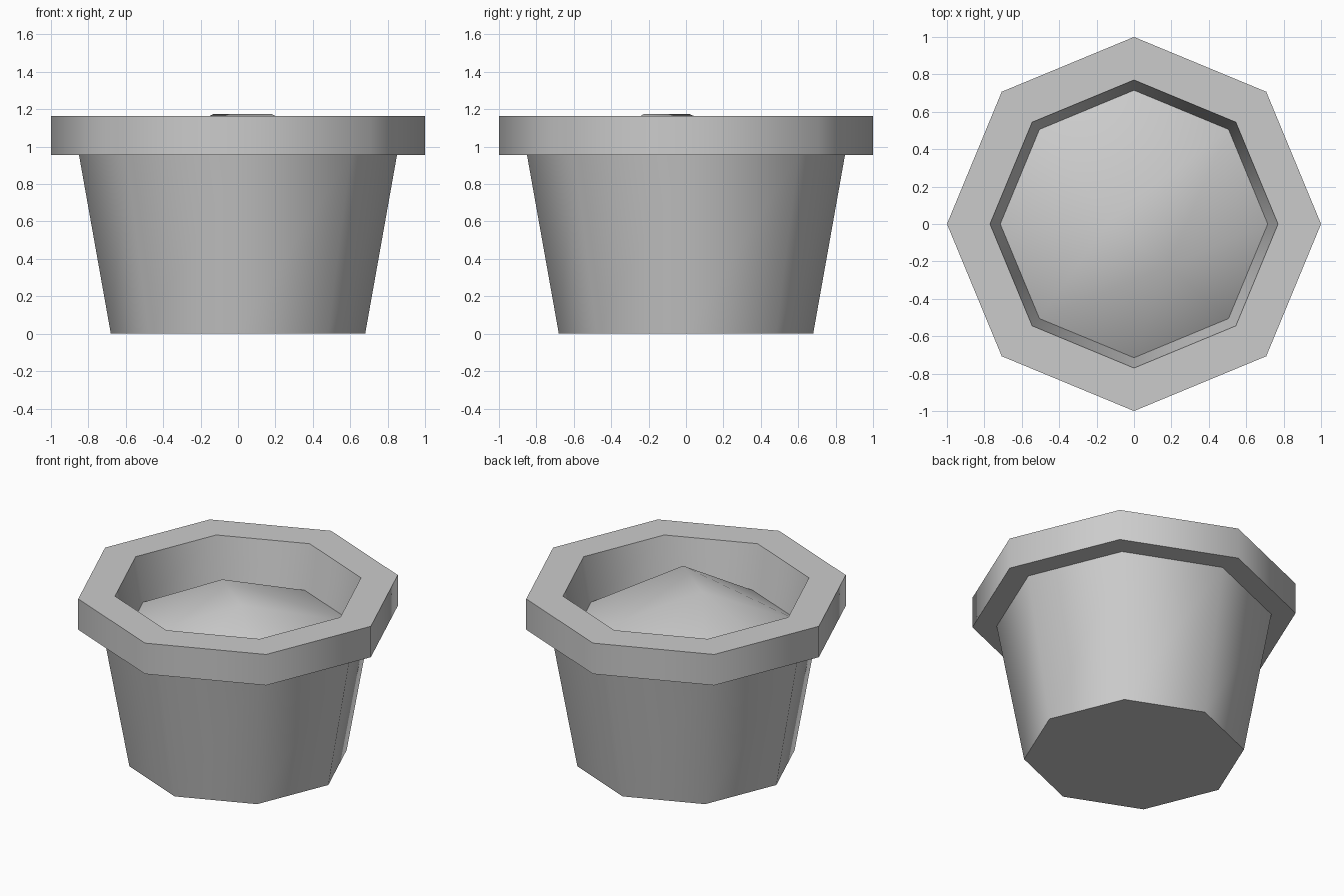
import bpy, bmesh
from math import cos, sin, pi, radians

if "Cube" in bpy.data.objects:
    bpy.data.objects.remove(bpy.data.objects["Cube"])

SIDES = 8


def ring(bm, r, z):
    return [bm.verts.new((r * cos(2 * pi * i / SIDES), r * sin(2 * pi * i / SIDES), z))
            for i in range(SIDES)]


def finish(bm, name, angle):
    bmesh.ops.recalc_face_normals(bm, faces=bm.faces)
    mesh = bpy.data.meshes.new(name)
    bm.to_mesh(mesh)
    bm.free()
    obj = bpy.data.objects.new(name, mesh)
    bpy.context.collection.objects.link(obj)
    bpy.ops.object.select_all(action='DESELECT')
    obj.select_set(True)
    bpy.context.view_layer.objects.active = obj
    bpy.ops.object.shade_smooth_by_angle(angle=radians(angle))
    return obj


# Pot: tapered wall, overhanging rim, inner wall down to the soil
bm = bmesh.new()
profile = [(0.68, 0), (0.85, 0.955), (1.0, 0.955), (1.0, 1.165), (0.77, 1.165), (0.715, 0.87)]
rings = [ring(bm, r, z) for r, z in profile]
bm.faces.new(rings[0][::-1])
for lo, hi in zip(rings, rings[1:]):
    for i in range(SIDES):
        j = (i + 1) % SIDES
        bm.faces.new((lo[i], lo[j], hi[j], hi[i]))
# temporary cap keeps the normals facing outwards, then is removed
cap = bm.faces.new(rings[-1])
bmesh.ops.recalc_face_normals(bm, faces=bm.faces)
bmesh.ops.delete(bm, geom=[cap], context='FACES_ONLY')
finish(bm, "pot", 50)

# Soil: mound with a short ridge between two peaks
bm = bmesh.new()
edge = ring(bm, 0.715, 0.87)
back_peak = bm.verts.new((-0.13, 0.017, 1.175))
front_peak = bm.verts.new((0.18, -0.225, 1.175))
for i in range(SIDES):
    peak = back_peak if 1 <= i <= 4 else front_peak
    bm.faces.new((edge[i], edge[(i + 1) % SIDES], peak))
bm.faces.new((edge[1], back_peak, front_peak))
bm.faces.new((edge[5], front_peak, back_peak))
soil = finish(bm, "soil", 60)
if soil.data.polygons[0].normal.z < 0:
    soil.data.flip_normals()
